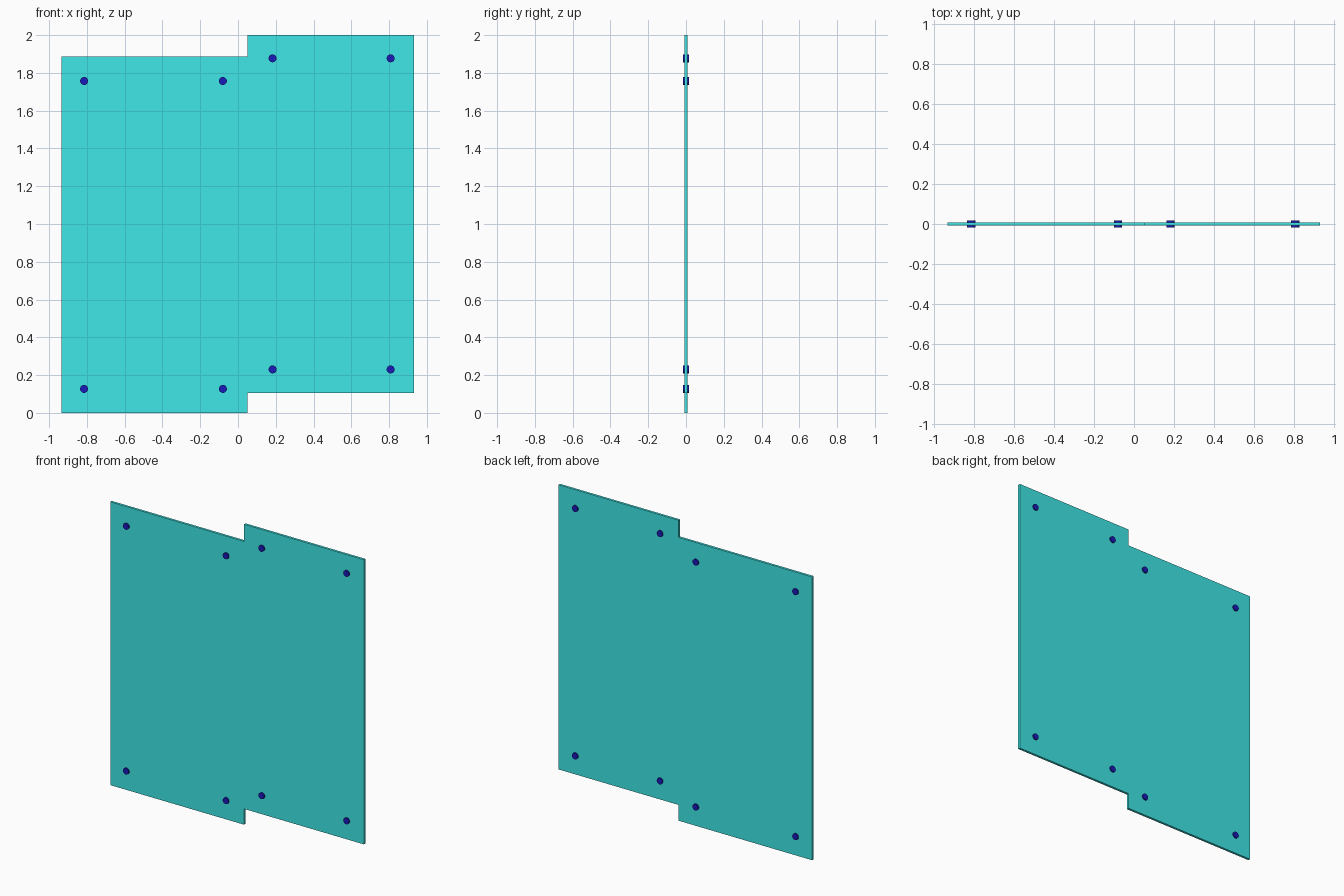
import bpy, bmesh
from math import pi

if "Cube" in bpy.data.objects:
    bpy.data.objects.remove(bpy.data.objects["Cube"])

PANEL_HALF = 0.008   # half thickness of the sheet
PEG_DEPTH = 0.034
PEG_RADIUS = 0.021


def material(name, color):
    mat = bpy.data.materials.new(name)
    mat.diffuse_color = color
    mat.use_nodes = True
    mat.node_tree.nodes["Principled BSDF"].inputs["Base Color"].default_value = mat.diffuse_color
    return mat


teal = material("teal_sheet", (0.05, 0.8, 0.8, 1))
navy = material("navy_fastener", (0.01, 0.01, 0.5, 1))

# Stepped sheet: one outline extruded through its thickness
outline = [(-0.935, 0), (0.05, 0), (0.05, 0.105), (0.933, 0.105),
           (0.933, 2), (0.05, 2), (0.05, 1.886), (-0.935, 1.886)]
bm = bmesh.new()
face = bm.faces.new([bm.verts.new((x, -PANEL_HALF, z)) for x, z in outline])
ext = bmesh.ops.extrude_face_region(bm, geom=[face])
moved = [v for v in ext["geom"] if isinstance(v, bmesh.types.BMVert)]
bmesh.ops.translate(bm, verts=moved, vec=(0, 2 * PANEL_HALF, 0))
bmesh.ops.recalc_face_normals(bm, faces=bm.faces)
mesh = bpy.data.meshes.new("stepped_panel")
bm.to_mesh(mesh)
bm.free()
mesh.materials.append(teal)
bpy.context.collection.objects.link(bpy.data.objects.new("stepped_panel", mesh))

# Round fasteners passing through the corners of each panel half
corner_sets = {
    "left": ((-0.815, -0.08), (0.127, 1.757)),
    "right": ((0.183, 0.808), (0.23, 1.877)),
}
for side, (xs, zs) in corner_sets.items():
    for z, level in zip(zs, ("lower", "upper")):
        for x, place in zip(xs, ("a", "b")):
            bpy.ops.mesh.primitive_cylinder_add(
                vertices=32, radius=PEG_RADIUS, depth=PEG_DEPTH,
                location=(x, 0, z), rotation=(pi / 2, 0, 0))
            peg = bpy.context.object
            peg.name = f"fastener_{side}_{level}_{place}"
            peg.data.materials.append(navy)
            bpy.ops.object.shade_smooth_by_angle()
